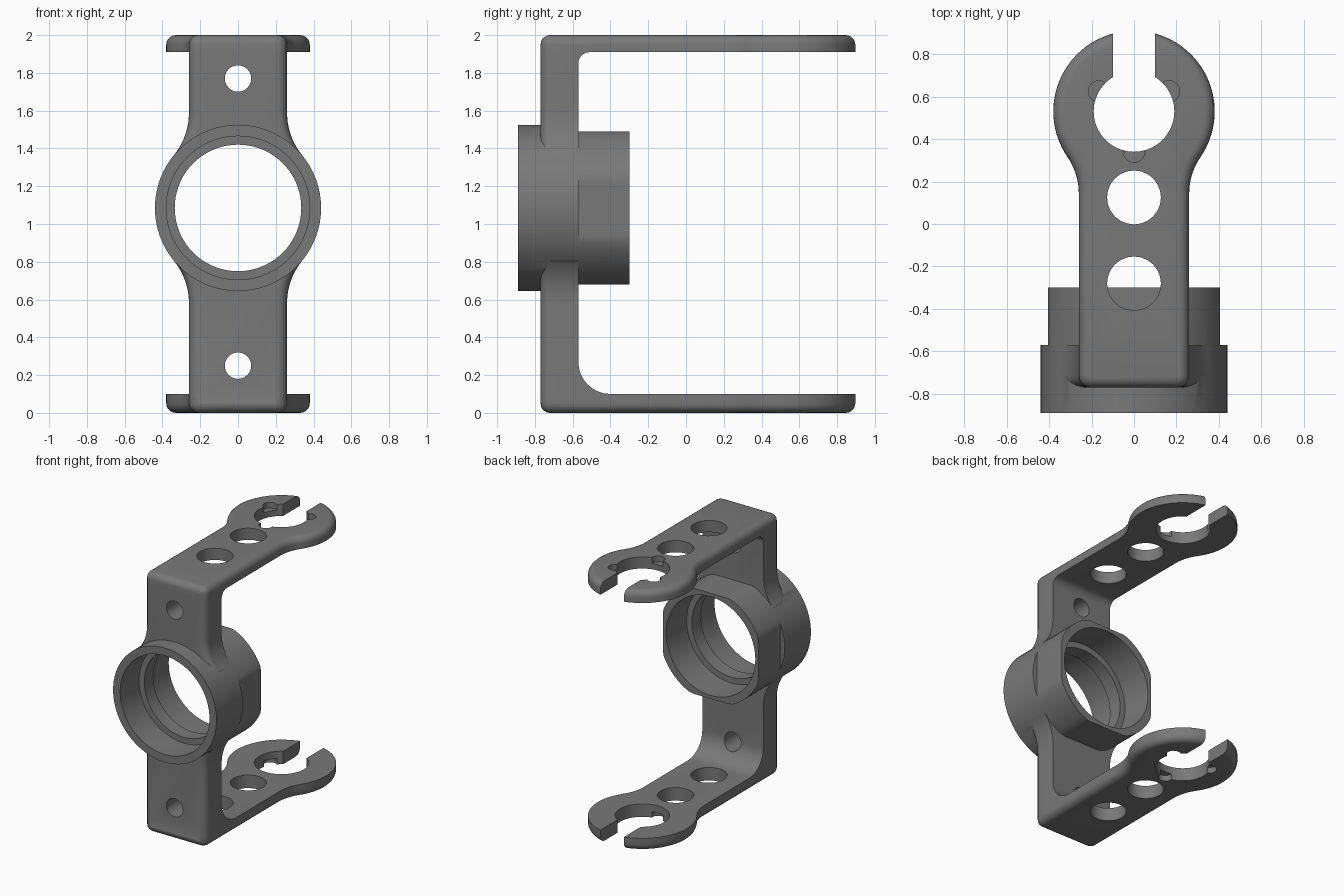
import bpy, bmesh, math
from math import sin, cos, pi

cube = bpy.data.objects.get("Cube")
if cube:
    bpy.data.objects.remove(cube, do_unlink=True)

grey = bpy.data.materials.new("dark grey")
grey.use_nodes = True
grey.diffuse_color = (0.19, 0.19, 0.19, 1)
grey.node_tree.nodes["Principled BSDF"].inputs["Base Color"].default_value = (0.19, 0.19, 0.19, 1)

RING_Z, RING_R = 1.085, 0.44      # bearing ring centre height and radius
HALF = 0.26                       # half width of the strap
CLIP_Y, CLIP_R = 0.53, 0.38       # centre and radius of the open clip


def arc(cx, cy, r, a, b, n):
    return [(cx + r * cos(a + (b - a) * i / n), cy + r * sin(a + (b - a) * i / n)) for i in range(n + 1)]


def circle(cx, cy, r, n):
    return arc(cx, cy, r, 0, 2 * pi, n)[:-1]


def flare(radius, blend, centre):
    """Concave blend from the strap side to a circle, and the angle where they meet."""
    dy = math.sqrt((radius + blend) ** 2 - (HALF + blend) ** 2)
    ang = math.atan2(dy, HALF + blend)
    return arc(HALF + blend, centre - dy, blend, pi, pi - ang, 10), ang


def mirror(side):
    return side + [(-x, y) for x, y in reversed(side) if x > 1e-5]


def prism(name, pts, axis, a, b, bevel=0, cap=None, skip=None):
    """Extrude an outline along an axis, rounding the edges of one cap."""
    place = {"x": lambda u, v, t: (t, u, v),
             "y": lambda u, v, t: (u, t, v),
             "z": lambda u, v, t: (u, v, t)}[axis]
    bm = bmesh.new()
    lo = [bm.verts.new(place(u, v, a)) for u, v in pts]
    hi = [bm.verts.new(place(u, v, b)) for u, v in pts]
    bm.faces.new(lo)
    bm.faces.new(hi)
    n = len(pts)
    for i in range(n):
        j = (i + 1) % n
        bm.faces.new((lo[i], lo[j], hi[j], hi[i]))
    bmesh.ops.recalc_face_normals(bm, faces=bm.faces[:])
    if bevel:
        k = "xyz".index(axis)
        edges = [e for e in bm.edges if all(abs(v.co[k] - cap) < 1e-5 for v in e.verts)
                 and not (skip and skip(e))]
        bmesh.ops.bevel(bm, geom=edges, offset=bevel, segments=5, profile=0.5, affect='EDGES')
    mesh = bpy.data.meshes.new(name)
    bm.to_mesh(mesh)
    bm.free()
    mesh.materials.append(grey)
    obj = bpy.data.objects.new(name, mesh)
    bpy.context.collection.objects.link(obj)
    return obj


def combine(target, other, operation):
    mod = target.modifiers.new("bool", 'BOOLEAN')
    mod.operation, mod.solver, mod.object = operation, 'EXACT', other
    bpy.context.view_layer.objects.active = target
    bpy.ops.object.modifier_apply(modifier=mod.name)
    bpy.data.objects.remove(other, do_unlink=True)


# Upright strap, widening to meet the ring
lower, _ = flare(RING_R, 0.35, RING_Z)
side = [(HALF, 0.05)] + lower + [(x, 2 * RING_Z - z) for x, z in reversed(lower)] + [(HALF, 1.95)]
bracket = prism("bracket", mirror(side), "y", -0.77, -0.57, 0.055, -0.77,
                lambda e: abs(e.verts[0].co.z - e.verts[1].co.z) < 1e-5)

# Two arms with round clip ends, outer edges rounded
blend, ang = flare(CLIP_R, 0.30, CLIP_Y)
side = arc(HALF - 0.055, -0.715, 0.055, -pi / 2, 0, 5) + blend
side += arc(0, CLIP_Y, CLIP_R, -ang, pi / 2, 28)[1:]
for name, a, b, cap in (("lower_arm", 0, 0.10, 0), ("upper_arm", 1.91, 2.0, 2.0)):
    combine(bracket, prism(name, mirror(side), "z", a, b, 0.05, cap), 'UNION')

# Inner corner fillets, large below and small above
for z, r, s in ((0.10, 0.17, 1), (1.91, 0.06, -1)):
    curve = [(y, z + s * h) for y, h in arc(-0.57 + r, r, r, pi, 1.5 * pi, 8)]
    pts = [(-0.62, z - s * 0.03), (-0.62, z + s * r)] + curve + [(-0.57 + r, z - s * 0.03)]
    combine(bracket, prism("corner_fillet", pts, "x", -HALF, HALF), 'UNION')

# Bearing ring: round in front, four flats behind
combine(bracket, prism("front_ring", circle(0, RING_Z, RING_R, 72), "y", -0.89, -0.57), 'UNION')
flat = 0.406
rear = [(max(-flat, min(flat, x)), RING_Z + max(-flat, min(flat, z)))
        for x, z in circle(0, 0, RING_R, 72)]
combine(bracket, prism("rear_ring", rear, "y", -0.60, -0.30), 'UNION')

# Stepped bore, leaving a narrow inner shoulder
for r, a, b in ((0.335, -1, 0), (0.38, -1, -0.66), (0.38, -0.55, 0)):
    combine(bracket, prism("bore", circle(0, RING_Z, r, 72), "y", a, b), 'DIFFERENCE')

# Screw holes in the strap
for z in (0.25, 1.77):
    combine(bracket, prism("screw_hole", circle(0, z, 0.07, 24), "y", -0.9, -0.45), 'DIFFERENCE')

# Holes, clip opening and shallow notches in both arms
box = [(-0.10, 0.60), (0.10, 0.60), (0.10, 1.0), (-0.10, 1.0)]
for a, b, na, nb in ((-0.1, 0.2, -0.1, 0.045), (1.8, 2.1, 1.955, 2.1)):
    for y, r, n in ((-0.28, 0.127, 24), (0.125, 0.127, 24), (CLIP_Y, 0.19, 40)):
        combine(bracket, prism("arm_hole", circle(0, y, r, n), "z", a, b), 'DIFFERENCE')
    combine(bracket, prism("clip_slot", box, "z", a, b), 'DIFFERENCE')
    for t in (pi / 6, 5 * pi / 6, 1.5 * pi):
        pts = circle(0.19 * cos(t), CLIP_Y + 0.19 * sin(t), 0.05, 16)
        combine(bracket, prism("notch", pts, "z", na, nb), 'DIFFERENCE')

# Smooth shading with crisp edges
bpy.ops.object.select_all(action='DESELECT')
bracket.select_set(True)
bpy.context.view_layer.objects.active = bracket
bpy.ops.object.shade_smooth_by_angle(angle=math.radians(30))
